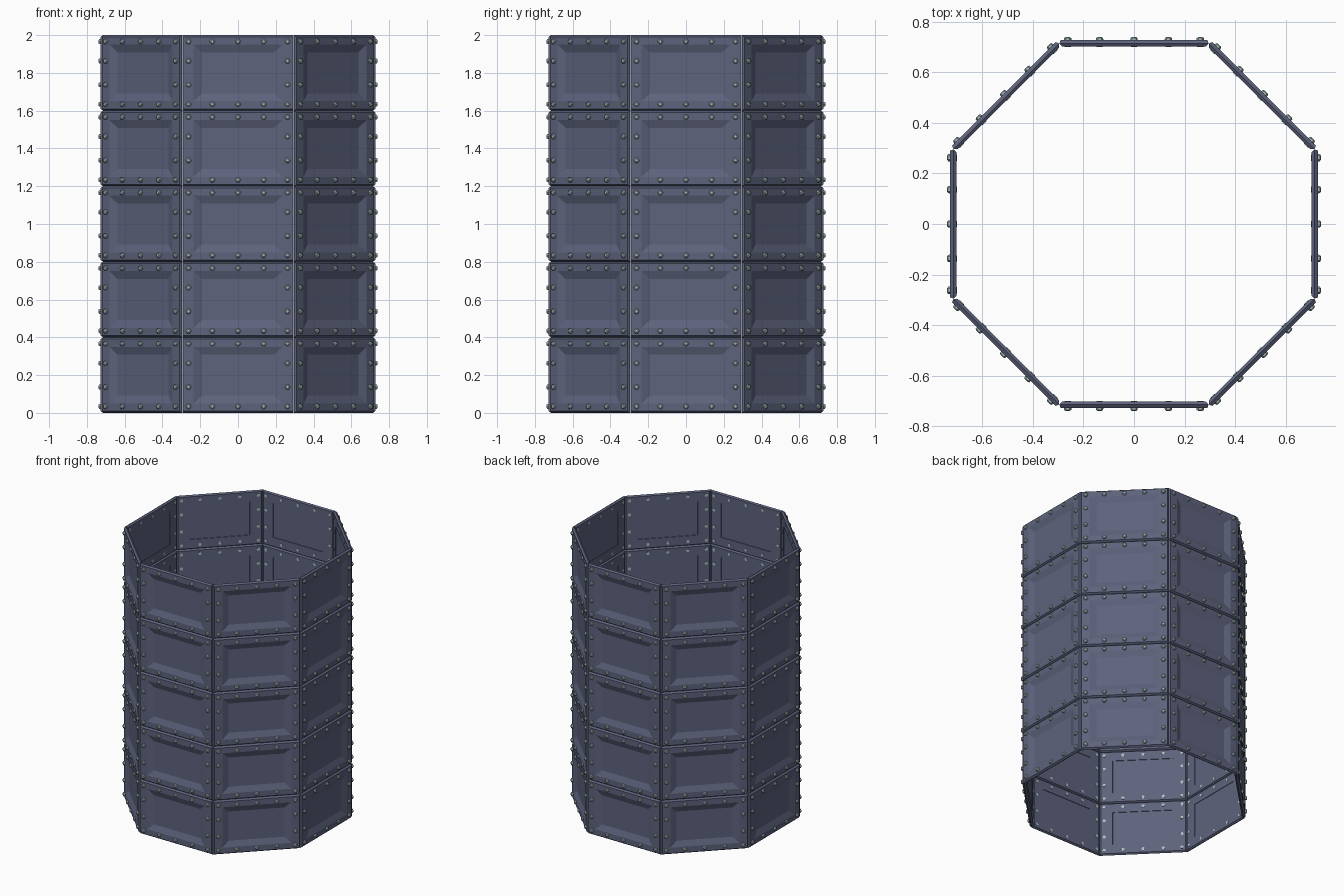
import bpy, bmesh, math
from mathutils import Matrix, Vector

if "Cube" in bpy.data.objects:
    bpy.data.objects.remove(bpy.data.objects["Cube"])


def material(name, rgb):
    m = bpy.data.materials.new(name)
    m.diffuse_color = (*rgb, 1)
    m.use_nodes = True
    m.node_tree.nodes["Principled BSDF"].inputs["Base Color"].default_value = m.diffuse_color
    return m


slate = material("slate metal", (0.11, 0.125, 0.205))
steel = material("pale steel", (0.40, 0.52, 0.52))

# Panel cross-section as rectangles: half width, half height, distance from axis
PANEL = [
    (0.190, 0.108, 0.711),   # outer recess floor
    (0.235, 0.150, 0.727),   # outer recess rim
    (0.290, 0.191, 0.727),   # outer border edge
    (0.295, 0.200, 0.714),   # mid thickness
    (0.284, 0.192, 0.702),   # inner border edge
    (0.205, 0.125, 0.702),   # inner recess rim
    (0.204, 0.124, 0.705),   # inner recess floor
]

# Bolt profile: radius, distance from axis
BOLT = [(0.012, 0.700), (0.012, 0.727), (0.015, 0.727), (0.014, 0.735), (0.008, 0.739)]
BOLT_SPOTS = [(x, z) for x in (-0.262, -0.136, 0, 0.136, 0.262) for z in (-0.166, 0.166)]
BOLT_SPOTS += [(x, z) for x in (-0.262, 0.262) for z in (-0.063, 0.063)]


def skin(bm, loops, mat):
    """Bridge a list of point loops and cap both ends."""
    rings = [[bm.verts.new(mat @ Vector(p)) for p in loop] for loop in loops]
    n = len(rings[0])
    for a, b in zip(rings, rings[1:]):
        for i in range(n):
            j = (i + 1) % n
            bm.faces.new((a[i], a[j], b[j], b[i]))
    bm.faces.new(rings[0])
    bm.faces.new(rings[-1][::-1])


def finish(bm, name, mat):
    bmesh.ops.recalc_face_normals(bm, faces=bm.faces)
    me = bpy.data.meshes.new(name)
    bm.to_mesh(me)
    bm.free()
    me.materials.append(mat)
    bpy.context.collection.objects.link(bpy.data.objects.new(name, me))


panel_loops = [[(-w, -d, -h), (w, -d, -h), (w, -d, h), (-w, -d, h)] for w, h, d in PANEL]


def bolt_loops(x, z):
    return [[(x + r * math.cos(math.tau * i / 6), -d, z + r * math.sin(math.tau * i / 6))
             for i in range(6)] for r, d in BOLT]


# Five stacked rings of eight bolted panels
for row in range(5):
    panels, bolts = bmesh.new(), bmesh.new()
    for side in range(8):
        m = Matrix.Translation((0, 0, 0.2 + 0.4 * row)) @ Matrix.Rotation(side * math.pi / 4, 4, 'Z')
        skin(panels, panel_loops, m)
        for x, z in BOLT_SPOTS:
            skin(bolts, bolt_loops(x, z), m)
    finish(panels, f"panel_ring_{row + 1}", slate)
    finish(bolts, f"bolts_ring_{row + 1}", steel)
